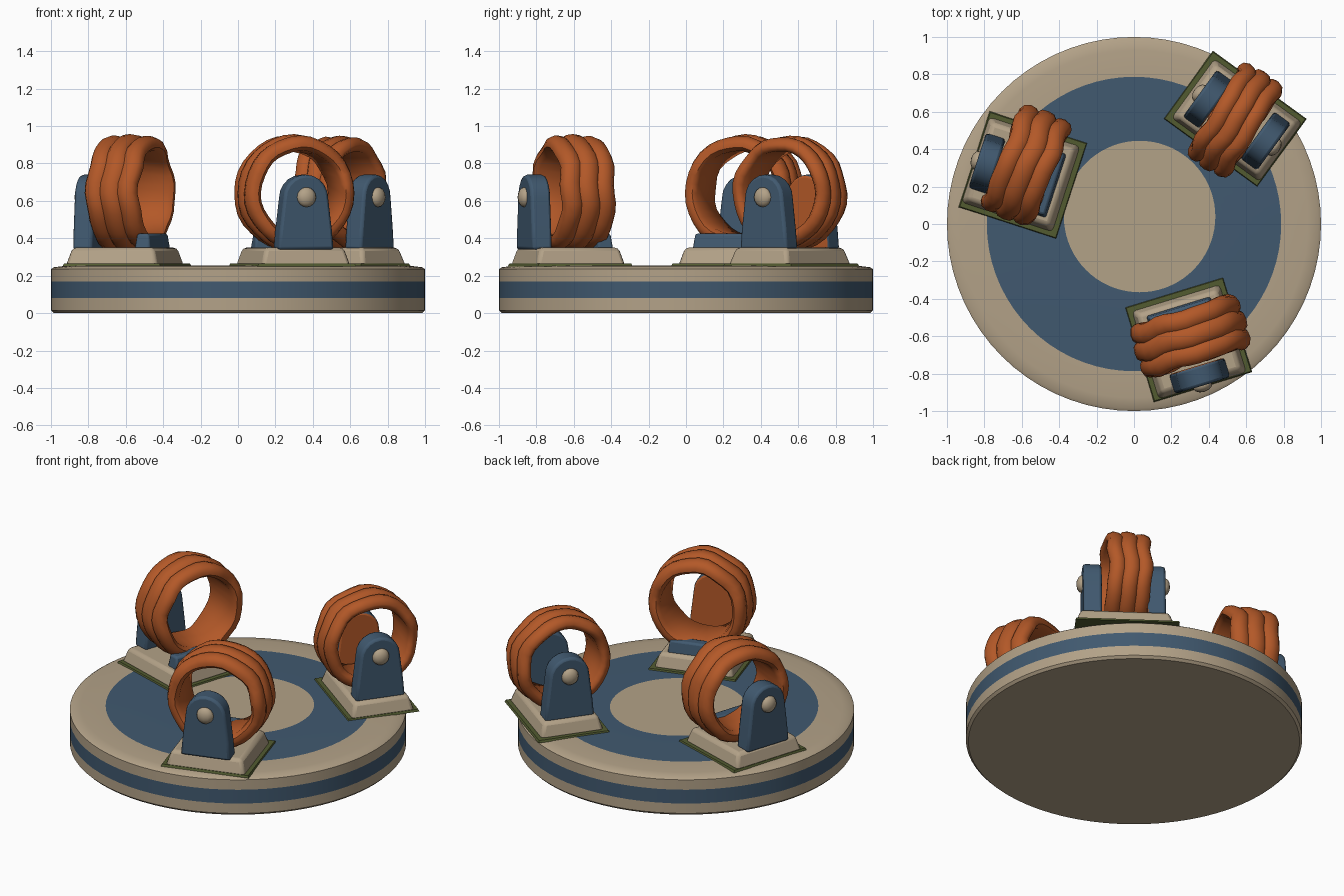
import bpy, bmesh, math, random
from mathutils import Matrix, Vector

if "Cube" in bpy.data.objects:
    bpy.data.objects.remove(bpy.data.objects["Cube"])

random.seed(4)


def material(name, rgb):
    m = bpy.data.materials.new(name)
    m.diffuse_color = (*rgb, 1)
    m.use_nodes = True
    m.node_tree.nodes["Principled BSDF"].inputs["Base Color"].default_value = m.diffuse_color
    return m


TAN = material("tan stone", (0.45, 0.36, 0.245))
BLUE = material("slate blue", (0.052, 0.100, 0.160))
ORANGE = material("rust orange", (0.45, 0.098, 0.021))
GREEN = material("moss green", (0.085, 0.105, 0.030))


def finish(bm, name, mats, matrix=None, bevel=0.0, angle=40):
    """Turn a bmesh into a smooth shaded object with softened edges."""
    bmesh.ops.recalc_face_normals(bm, faces=bm.faces)
    if matrix:
        bm.transform(matrix)
    me = bpy.data.meshes.new(name)
    bm.to_mesh(me)
    bm.free()
    ob = bpy.data.objects.new(name, me)
    bpy.context.collection.objects.link(ob)
    for m in mats:
        me.materials.append(m)
    if bevel:
        b = ob.modifiers.new("soft edges", 'BEVEL')
        b.width, b.segments, b.limit_method = bevel, 2, 'ANGLE'
    bpy.ops.object.select_all(action='DESELECT')
    ob.select_set(True)
    bpy.context.view_layer.objects.active = ob
    bpy.ops.object.shade_smooth_by_angle(angle=math.radians(angle))
    return ob


def bridge(bm, a, b, mat=0):
    n = len(a)
    for i in range(n):
        f = bm.faces.new((a[i], a[(i + 1) % n], b[(i + 1) % n], b[i]))
        f.material_index = mat


def turntable():
    # rings: radius, height, centre offset, colour of the band above it
    rows = [(0.985, 0, 0, 0), (1.0, 0.015, 0, 0), (1.0, 0.08, 0, 1),
            (1.0, 0.17, 0, 0), (1.0, 0.235, 0, 0), (0.985, 0.245, 0, 0),
            (0.93, 0.252, 0, 0), (0.787, 0.255, 0, 1), (0.405, 0.255, 1, 0)]
    bm = bmesh.new()
    loops, n = [], 72
    for r, z, off, _ in rows:
        loops.append([bm.verts.new((r * math.cos(t * math.tau / n) + 0.03 * off,
                                    r * math.sin(t * math.tau / n) + 0.04 * off, z))
                      for t in range(n)])
    for i in range(len(rows) - 1):
        bridge(bm, loops[i], loops[i + 1], rows[i][3])
    bm.faces.new(loops[0])
    bm.faces.new(loops[-1])
    finish(bm, "turntable_disc", [TAN, BLUE])


def slab(name, mat, M, sx, sy, z0, z1, taper, bevel, x=0, y=0):
    """Four sided block whose top is smaller than its foot."""
    bm = bmesh.new()
    loops = []
    for z, t in ((z0, 0), (z1, taper)):
        loops.append([bm.verts.new((x + a * (sx / 2 - t), y + b * (sy / 2 - t), z))
                      for a, b in ((-1, -1), (1, -1), (1, 1), (-1, 1))])
    bridge(bm, *loops)
    for l in loops:
        bm.faces.new(l)
    finish(bm, name, [mat], M, bevel)


def lug(name, M, side, orange_inside):
    """Upright arched bracket with a round pin head."""
    pts = [(-0.155, 0.34), (0.155, 0.34), (0.145, 0.45)]
    pts += [(0.125 * math.cos(a), 0.615 + 0.125 * math.sin(a))
            for a in (math.pi * i / 10 for i in range(11))]
    pts.append((-0.145, 0.45))
    bm = bmesh.new()
    a = [bm.verts.new((side * 0.135, y, z)) for y, z in pts]
    b = [bm.verts.new((side * 0.245, y, z)) for y, z in pts]
    bridge(bm, a, b)
    inner = bm.faces.new(a)
    bm.faces.new(b)
    inner.material_index = 1 if orange_inside else 0
    finish(bm, name, [BLUE, ORANGE], M, 0.015)
    bm = bmesh.new()
    bmesh.ops.create_uvsphere(bm, u_segments=12, v_segments=8, radius=0.053)
    bm.transform(Matrix.Translation((side * 0.245, 0, 0.62)) @ Matrix.Diagonal((0.65, 1, 1, 1)))
    finish(bm, name + "_pin", [TAN], M)


def wheel(name, cx, cy, deg, R, w):
    """Hollow ring with three wavy ribs, turned about a level axis."""
    k = w / 0.15
    prof = [(-0.125, 0.225), (-0.15, 0.245), (-0.15, R - 0.04), (-0.135, R - 0.015),
            (-0.10, R - 0.002), (-0.068, R - 0.006), (-0.052, R - 0.018),
            (-0.035, R), (0.0, R + 0.005), (0.035, R), (0.052, R - 0.018),
            (0.068, R - 0.006), (0.10, R - 0.002), (0.135, R - 0.015),
            (0.15, R - 0.04), (0.15, 0.245), (0.125, 0.225)]
    n = 32
    bm = bmesh.new()
    waves = [random.uniform(0, 6.28) for _ in range(3)]
    loops = []
    for x, r in prof:
        loop = []
        for i in range(n):
            t = math.tau * i / n
            dx = 0.006 * math.sin(5 * t + waves[0]) + 0.004 * math.sin(8 * t + waves[1])
            dr = 0.003 * math.sin(7 * t + waves[2] + 9 * x)
            loop.append(bm.verts.new((x * k + dx, (r + dr) * math.cos(t), (r + dr) * math.sin(t))))
        loops.append(loop)
    for i in range(len(loops)):
        bridge(bm, loops[i], loops[(i + 1) % len(loops)])
    M = Matrix.Translation((cx, cy, 0.642)) @ Matrix.Rotation(math.radians(deg), 4, 'Z')
    finish(bm, name, [ORANGE], M, 0, 50)


turntable()

# station: name, plate centre, axle angle, plate size, wheel centre, wheel angle, radius, half width
stations = [
    ("left", (-0.605, 0.265), 162, (0.52, 0.49), (-0.575, 0.315), 158, 0.308, 0.148),
    ("front", (0.295, -0.63), -73, (0.50, 0.50), (0.30, -0.60), -72, 0.308, 0.148),
    ("right", (0.55, 0.555), -36, (0.59, 0.40), (0.54, 0.555), -32, 0.302, 0.130),
]
for name, c, deg, size, wc, wdeg, R, w in stations:
    M = Matrix.Translation((*c, 0)) @ Matrix.Rotation(math.radians(deg), 4, 'Z')
    # mossy joint and mounting plate
    slab(name + "_moss", GREEN, M, size[0] + 0.03, size[1] + 0.05, 0.25, 0.264, 0.006, 0, x=-0.012)
    slab(name + "_plate", TAN, M, size[0], size[1], 0.25, 0.35, 0.03, 0.02)
    # brackets: the right station has a full pair, the others a low inner stub
    lug(name + "_outer_lug", M, 1, name == "front")
    if name == "right":
        lug(name + "_inner_lug", M, -1, True)
    else:
        slab(name + "_inner_stub", BLUE, M, 0.09, 0.36, 0.34, 0.425, 0.012, 0.012, x=-0.155)
    wheel(name + "_wheel", *wc, wdeg, R, w)
